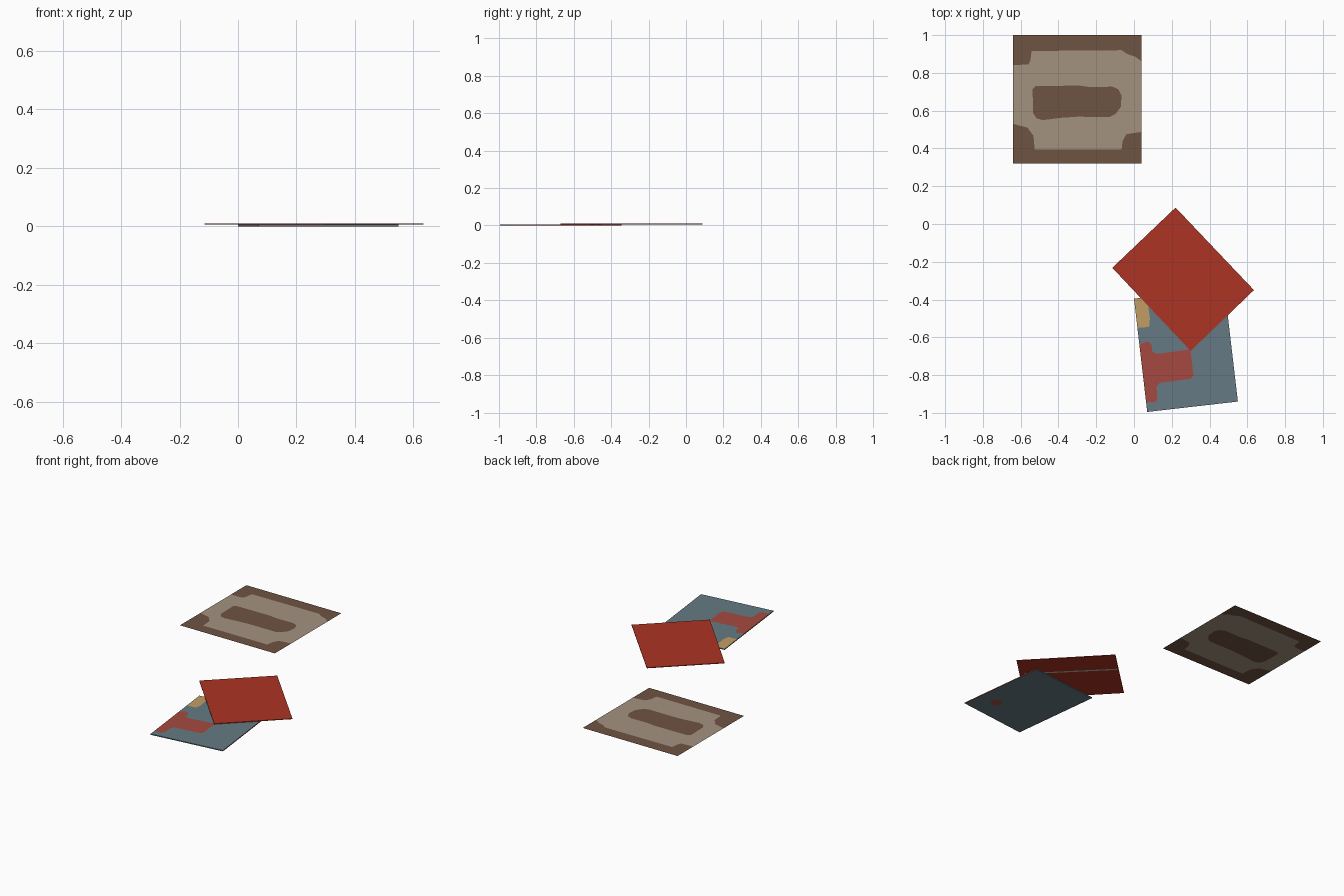
import bpy
import bmesh
import math
from mathutils import Vector
from mathutils.geometry import delaunay_2d_cdt

if "Cube" in bpy.data.objects:
    bpy.data.objects.remove(bpy.data.objects["Cube"])


def material(name, rgb):
    m = bpy.data.materials.new(name)
    lin = [((c / 255 + 0.055) / 1.055) ** 2.4 for c in rgb]
    m.diffuse_color = (*lin, 1)
    m.use_nodes = True
    m.node_tree.nodes["Principled BSDF"].inputs["Base Color"].default_value = m.diffuse_color
    return m


BROWN = material("dark brown", (111, 83, 66))
BEIGE = material("beige", (163, 146, 127))
RED = material("bright red", (172, 51, 35))
BLUE = material("slate blue", (102, 122, 131))
BRICK = material("brick red", (165, 74, 64))
SAND = material("sand", (192, 158, 101))
PAPER = material("paper grey", (190, 184, 180))


def inside(p, poly):
    hit = False
    for a, b in zip(poly, poly[1:] + poly[:1]):
        if (a[1] > p[1]) != (b[1] > p[1]):
            if p[0] < a[0] + (p[1] - a[1]) * (b[0] - a[0]) / (b[1] - a[1]):
                hit = not hit
    return hit


def add_face(bm, outline, regions, z, up, mats):
    """Flat face with coloured regions cut into it; later regions win."""
    pts, edges = [], []
    for poly in [outline] + [r[0] for r in regions]:
        n, k = len(pts), len(poly)
        pts += [Vector(p) for p in poly]
        edges += [(n + i, n + (i + 1) % k) for i in range(k)]
    out = delaunay_2d_cdt(pts, edges, [], 0, 1e-5)
    verts = [bm.verts.new((p.x, p.y, z)) for p in out[0]]
    for tri in out[2]:
        c = sum((out[0][i] for i in tri), Vector((0, 0))) / len(tri)
        if not inside(c, outline):
            continue
        f = bm.faces.new([verts[i] for i in tri])
        f.normal_update()
        if (f.normal.z > 0) != up:
            f.normal_flip()
        for poly, mat in regions:
            if inside(c, poly):
                f.material_index = mats.index(mat)


def sheet(name, outline, mats, z0, z1, top=(), bottom=(), sides=()):
    """Sheet from z0 to z1, or a single open face when z0 == z1."""
    bm = bmesh.new()
    add_face(bm, outline, list(top), z1, True, mats)
    if z1 > z0:
        add_face(bm, outline, list(bottom), z0, False, mats)
        for i, a in enumerate(outline):
            b = outline[(i + 1) % len(outline)]
            f = bm.faces.new([bm.verts.new((*p, z)) for p, z in
                              ((a, z0), (b, z0), (b, z1), (a, z1))])
            f.material_index = sides[i] if sides else 0
        bmesh.ops.remove_doubles(bm, verts=bm.verts[:], dist=1e-5)
    loose = [v for v in bm.verts if not v.link_faces]
    bmesh.ops.delete(bm, geom=loose, context='VERTS')
    me = bpy.data.meshes.new(name)
    bm.to_mesh(me)
    bm.free()
    for m in mats:
        me.materials.append(m)
    ob = bpy.data.objects.new(name, me)
    bpy.context.collection.objects.link(ob)
    return ob


# Patterned mat: paper-thin square with a beige field and a brown centre
mat_outline = [(-0.64, 0.32), (0.04, 0.32), (0.04, 1.0), (-0.64, 1.0)]
field = [(-0.66, 0.84), (-0.558, 0.845), (-0.548, 0.87), (-0.542, 0.916),
         (-0.066, 0.92), (-0.035, 0.90), (0.008, 0.885), (0.06, 0.845),
         (0.06, 0.49), (-0.04, 0.476), (-0.06, 0.44), (-0.066, 0.395),
         (-0.526, 0.395), (-0.532, 0.466), (-0.564, 0.51), (-0.66, 0.535)]
centre = [(-0.537, 0.715), (-0.521, 0.73), (-0.29, 0.733), (-0.235, 0.725),
          (-0.114, 0.727), (-0.082, 0.712), (-0.066, 0.68), (-0.07, 0.62),
          (-0.098, 0.582), (-0.13, 0.567), (-0.30, 0.568), (-0.39, 0.562),
          (-0.484, 0.55), (-0.516, 0.56), (-0.534, 0.587)]
sheet("patterned_mat", mat_outline, [BROWN, BEIGE], 0.017, 0.017,
      top=[(field, BEIGE), (centre, BROWN)])

# Blue booklet: printed cover, small round mark underneath
booklet = [(0.07, -0.995), (0.55, -0.94), (0.48, -0.345), (0.0, -0.395)]
print_shape = [(0.026, -0.64), (0.071, -0.62), (0.093, -0.64), (0.098, -0.677),
               (0.124, -0.688), (0.299, -0.663), (0.315, -0.804), (0.299, -0.82),
               (0.135, -0.841), (0.119, -0.862), (0.124, -0.931), (0.108, -0.944),
               (0.058, -0.942)]
corner_patch = [(-0.01, -0.38), (0.055, -0.385), (0.075, -0.43), (0.084, -0.50),
                (0.08, -0.545), (0.01, -0.55)]
mark = [(0.407 + 0.035 * math.cos(a * math.pi / 8),
         -0.81 + 0.035 * math.sin(a * math.pi / 8)) for a in range(16)]
sheet("blue_booklet", booklet, [BLUE, BRICK, SAND], 0.0, 0.006,
      top=[(print_shape, BRICK), (corner_patch, SAND)],
      bottom=[(mark, BRICK)], sides=(0, 1, 0, 0))

# Red folder resting on the booklet, with a pale seam underneath
folder = [(0.30, -0.672), (0.635, -0.35), (0.22, 0.087), (-0.115, -0.232)]
A, B, D = Vector(folder[1]), Vector(folder[2]), Vector(folder[0])
seam = [tuple(A + (B - A) * u + (D - A) * v)
        for u, v in ((0.05, 0.335), (0.985, 0.355), (0.985, 0.385), (0.05, 0.365))]
sheet("red_folder", folder, [RED, PAPER], 0.0062, 0.0105, bottom=[(seam, PAPER)])
